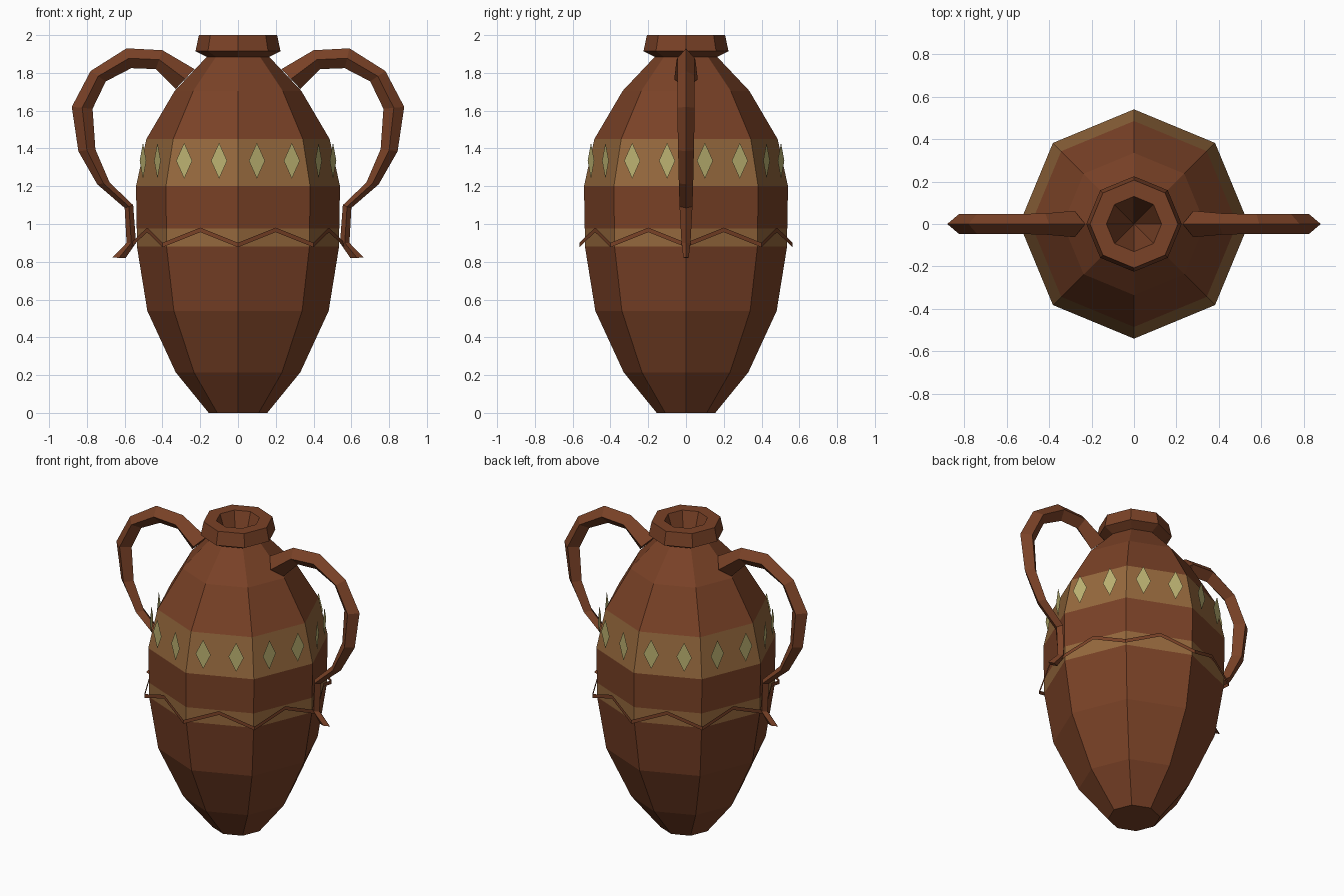
import bpy, math

if "Cube" in bpy.data.objects:
    bpy.data.objects.remove(bpy.data.objects["Cube"])

def mat(name, col):
    m = bpy.data.materials.new(name)
    m.diffuse_color = (*col, 1)
    m.use_nodes = True
    m.node_tree.nodes["Principled BSDF"].inputs["Base Color"].default_value = m.diffuse_color
    return m

brown = mat("brown clay", (0.195, 0.054, 0.020))
tan = mat("tan paint", (0.305, 0.141, 0.047))
pale = mat("pale green paint", (0.515, 0.456, 0.171))

def make(name, verts, faces, mats):
    me = bpy.data.meshes.new(name)
    me.from_pydata(verts, [], faces)
    me.update()
    for m in mats:
        me.materials.append(m)
    ob = bpy.data.objects.new(name, me)
    bpy.context.collection.objects.link(ob)
    return ob

N = 8
STEP = 2 * math.pi / N

def polar(r, a, z):
    return (r * math.cos(a), r * math.sin(a), z)

# Octagonal jar body with rim and hollow mouth, (radius, height)
profile = [(0.155, 0), (0.33, 0.215), (0.48, 0.54), (0.535, 0.88), (0.536, 0.975),
           (0.54, 1.2), (0.485, 1.45), (0.335, 1.705), (0.165, 1.885),
           (0.225, 1.915), (0.207, 2.0), (0.13, 2.0)]
verts = [polar(r, i * STEP, z) for r, z in profile for i in range(N)]
faces = [tuple(reversed(range(N)))]
for k in range(len(profile) - 1):
    for i in range(N):
        j = (i + 1) % N
        faces.append((k * N + i, k * N + j, (k + 1) * N + j, (k + 1) * N + i))
verts.append((0, 0, 1.6))
top = (len(profile) - 1) * N
faces += [(top + i, top + (i + 1) % N, len(verts) - 1) for i in range(N)]
body = make("jar_body", verts, faces, [brown, tan])
# Painted bands chosen by face height
for p in body.data.polygons:
    r = math.hypot(p.center.x, p.center.y)
    if r > 0.3 and (0.88 < p.center.z < 0.975 or 1.2 < p.center.z < 1.45):
        p.material_index = 1

# Upright diamond plates, two on each side of the upper band
verts, faces = [], []
for i in range(N):
    a = (i + 0.5) * STEP
    for t in (-0.1, 0.1):
        b = len(verts)
        for dt, z in ((0, 1.24), (0.046, 1.335), (0, 1.43), (-0.046, 1.335)):
            s = t + dt
            verts.append((0.503 * math.cos(a) - s * math.sin(a),
                          0.503 * math.sin(a) + s * math.cos(a), z))
        faces.append((b, b + 1, b + 2, b + 3))
make("diamond_plates", verts, faces, [pale])

# Zigzag ribbon standing off the lower band: low at corners, high mid-face
verts, faces = [], []
for i in range(2 * N):
    high = i % 2
    r = 0.564 * (math.cos(STEP / 2) if high else 1)
    z = 0.957 if high else 0.877
    verts += [polar(r, i * STEP / 2, z), polar(r, i * STEP / 2, z + 0.024)]
    j = (i + 1) % (2 * N)
    faces.append((2 * i, 2 * j, 2 * j + 1, 2 * i + 1))
make("zigzag_ribbon", verts, faces, [brown])

# Handles: diamond cross-sections (outer x, outer z, inner x, inner z, half width)
sections = [(0.23, 1.82, 0.33, 1.715, 0.062), (0.40, 1.92, 0.435, 1.82, 0.05),
            (0.59, 1.93, 0.565, 1.825, 0.046), (0.78, 1.81, 0.70, 1.755, 0.046),
            (0.88, 1.62, 0.77, 1.61, 0.046), (0.845, 1.385, 0.755, 1.395, 0.042),
            (0.745, 1.21, 0.68, 1.22, 0.038), (0.60, 1.085, 0.555, 1.1, 0.034),
            (0.59, 0.90, 0.54, 0.90, 0.024), (0.665, 0.822, 0.595, 0.82, 0.014)]
for side, name in ((1, "right_handle"), (-1, "left_handle")):
    verts, faces = [], [(0, 1, 2, 3)]
    for ox, oz, ix, iz, w in sections:
        mx, mz = (ox + ix) / 2, (oz + iz) / 2
        verts += [(side * ox, 0, oz), (side * mx, w, mz),
                  (side * ix, 0, iz), (side * mx, -w, mz)]
    for k in range(len(sections) - 1):
        for i in range(4):
            j = (i + 1) % 4
            faces.append((4 * k + i, 4 * k + 4 + i, 4 * k + 4 + j, 4 * k + j))
    e = 4 * (len(sections) - 1)
    faces.append((e + 3, e + 2, e + 1, e))
    if side > 0:
        faces = [f[::-1] for f in faces]
    make(name, verts, faces, [brown])
